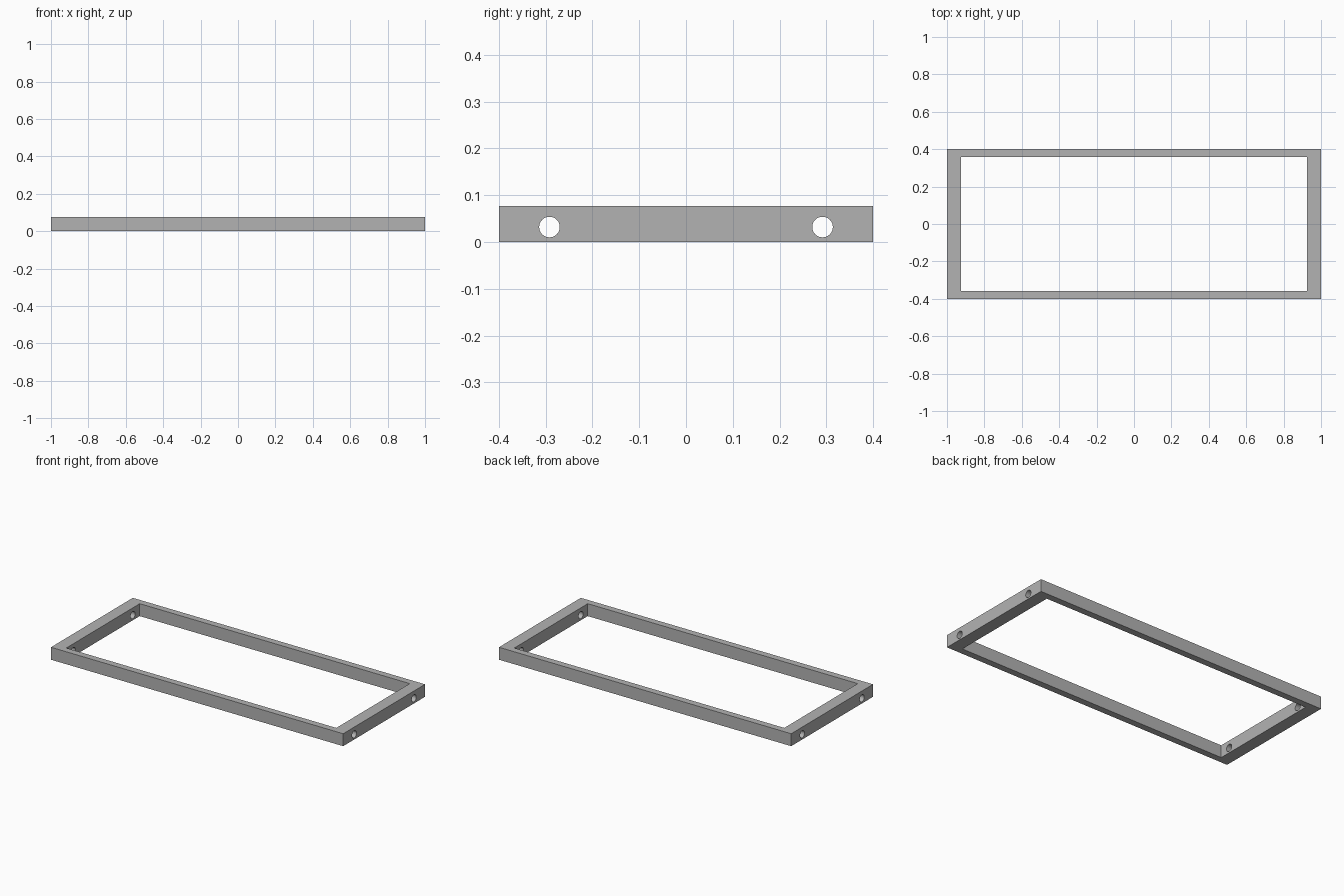
import bpy, bmesh
from math import pi

cube = bpy.data.objects.get("Cube")
if cube:
    bpy.data.objects.remove(cube, do_unlink=True)

HEIGHT = 0.077
OUTER = (1.0, 0.4)
INNER = (0.924, 0.359)

grey = bpy.data.materials.new("plain grey")
grey.use_nodes = True
colour = (0.45, 0.45, 0.45, 1)
grey.diffuse_color = colour
grey.node_tree.nodes["Principled BSDF"].inputs["Base Color"].default_value = colour


def rectangle(bm, half, z):
    x, y = half
    return [bm.verts.new((sx * x, sy * y, z))
            for sx, sy in ((-1, -1), (1, -1), (1, 1), (-1, 1))]


# Rectangular frame: four loops bridged into a closed ring
bm = bmesh.new()
loops = [rectangle(bm, half, z) for half, z in
         ((OUTER, 0), (OUTER, HEIGHT), (INNER, HEIGHT), (INNER, 0))]
for a, b in zip(loops, loops[1:] + loops[:1]):
    for i in range(4):
        j = (i + 1) % 4
        bm.faces.new((a[i], a[j], b[j], b[i]))
bmesh.ops.recalc_face_normals(bm, faces=bm.faces)
mesh = bpy.data.meshes.new("frame")
bm.to_mesh(mesh)
bm.free()
frame = bpy.data.objects.new("frame", mesh)
bpy.context.collection.objects.link(frame)
mesh.materials.append(grey)

# Round holes through both end rails
for y in (-0.292, 0.292):
    bpy.ops.mesh.primitive_cylinder_add(
        vertices=48, radius=0.022, depth=2.2,
        location=(0, y, 0.032), rotation=(0, pi / 2, 0))
    cutter = bpy.context.object
    cutter.name = "hole_cutter"
    cutter.data.materials.append(grey)
    cutter.hide_render = True
    cutter.hide_set(True)
    hole = frame.modifiers.new("end hole", "BOOLEAN")
    hole.operation = "DIFFERENCE"
    hole.solver = "EXACT"
    hole.object = cutter

# Apply the cuts, drop the cutters, then smooth only the hole walls
bpy.context.view_layer.objects.active = frame
for modifier in list(frame.modifiers):
    cutter = modifier.object
    bpy.ops.object.modifier_apply(modifier=modifier.name)
    bpy.data.objects.remove(cutter, do_unlink=True)
bpy.ops.object.select_all(action="DESELECT")
frame.select_set(True)
bpy.ops.object.shade_smooth_by_angle(angle=pi / 6)
